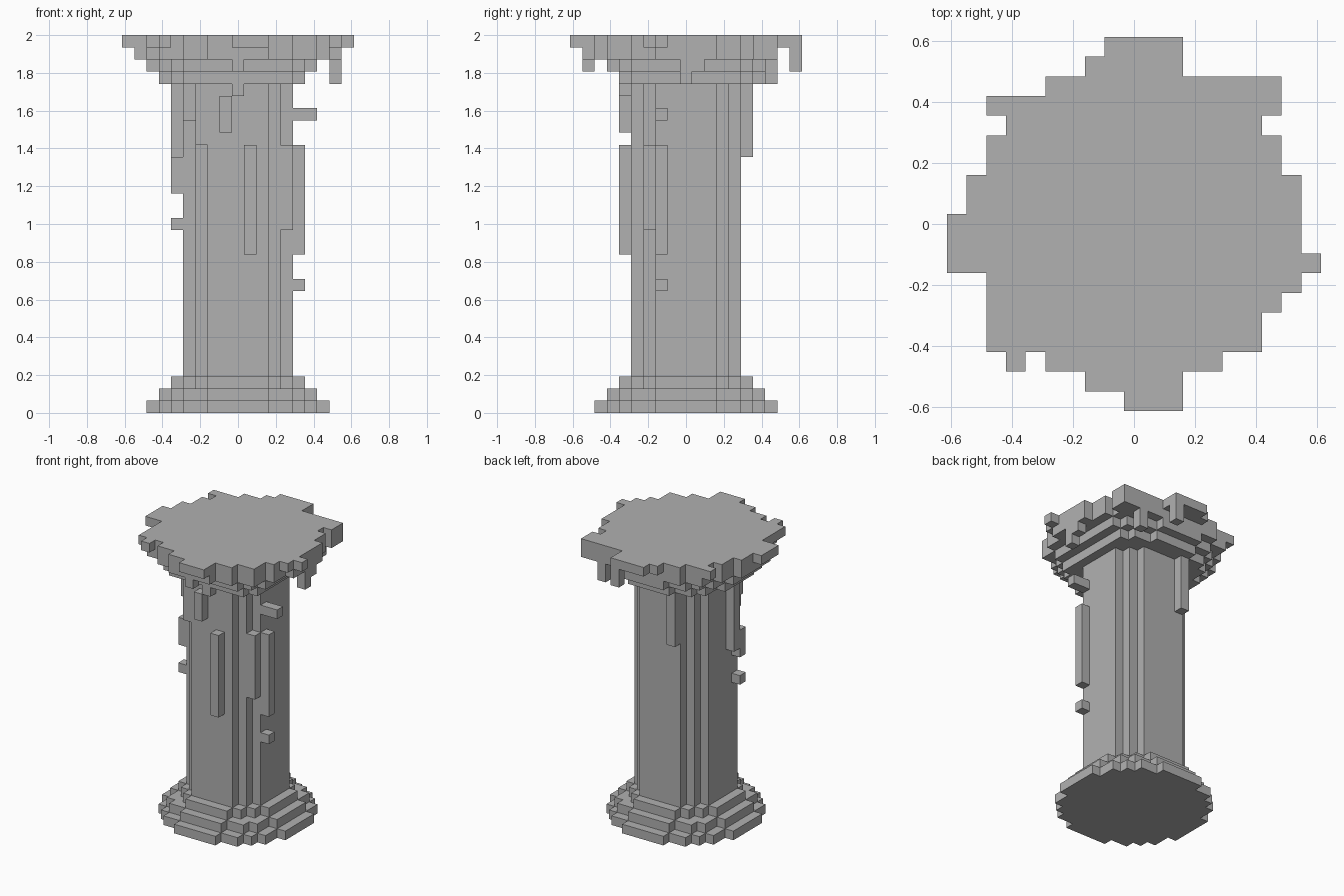
import bpy
import bmesh
from mathutils import Vector

cube = bpy.data.objects.get("Cube")
if cube:
    bpy.data.objects.remove(cube, do_unlink=True)

UNIT = 2 / 31  # edge of one block; the column is 31 blocks tall

stone = bpy.data.materials.new("grey_stone")
stone.use_nodes = True
GREY = (0.44, 0.44, 0.44, 1)
stone.diffuse_color = GREY
stone.node_tree.nodes["Principled BSDF"].inputs["Base Color"].default_value = GREY


def disc(radius, z):
    """One layer of blocks filling a circle."""
    r = int(radius)
    return {(x, y, z) for x in range(-r, r + 1) for y in range(-r, r + 1)
            if x * x + y * y <= radius * radius}


def box(xs, ys, zs):
    """Blocks between inclusive limits on each axis."""
    return {(x, y, z) for x in range(xs[0], xs[1] + 1)
            for y in range(ys[0], ys[1] + 1) for z in range(zs[0], zs[1] + 1)}


def drip(x, y, low, high):
    return box((x, x), (y, y), (low, high))


def build(name, cells):
    """Skin the outer sides of a set of blocks and merge flat areas."""
    bm = bmesh.new()
    for cell in cells:
        centre = Vector(cell) + Vector((0, 0, 0.5))
        for axis in range(3):
            for sign in (-1, 1):
                step = [0, 0, 0]
                step[axis] = sign
                if tuple(c + s for c, s in zip(cell, step)) in cells:
                    continue
                n = Vector(step)
                u = Vector((0, 0, 0))
                u[(axis + 1) % 3] = 1
                v = n.cross(u)
                corners = [(n + a * u + b * v) / 2 for a, b in
                           ((-1, -1), (1, -1), (1, 1), (-1, 1))]
                bm.faces.new([bm.verts.new((centre + c) * UNIT) for c in corners])
    bmesh.ops.remove_doubles(bm, verts=bm.verts[:], dist=UNIT / 100)
    bmesh.ops.dissolve_limit(bm, angle_limit=0.01, verts=bm.verts[:], edges=bm.edges[:])
    mesh = bpy.data.meshes.new(name)
    bm.to_mesh(mesh)
    bm.free()
    mesh.materials.append(stone)
    obj = bpy.data.objects.new(name, mesh)
    bpy.context.collection.objects.link(obj)


# Stepped round base
build("base", disc(7.5, 0) | disc(6.5, 1) | disc(5.5, 2))

# Shaft with stray stones and runs on its sides
shaft = set()
for level in range(3, 27):
    shaft |= disc(4.5, level)
shaft |= drip(-3, -4, 22, 26) | drip(-4, -3, 24, 26) | drip(4, -3, 15, 21)
shaft |= drip(1, -5, 13, 21) | drip(-1, -5, 23, 25) | drip(0, -5, 26, 26)
shaft |= drip(5, -2, 13, 21) | drip(5, -2, 10, 10) | box((5, 6), (-2, -2), (24, 24))
shaft |= drip(-5, -1, 19, 26) | drip(-5, -2, 18, 20) | drip(-5, -2, 15, 15)
shaft |= drip(-2, 5, 21, 26)
build("shaft", shaft)

# Broken top slab: first and last block of each row, from back to front
rows = [(-1, 2), (-2, 2), (-4, 7), (-7, 7), (-6, 6), (-7, 7), (-7, 7),
        (-8, 8), (-8, 8), (-9, 8), (-9, 8), (-9, 9), (-7, 8), (-7, 7),
        (-7, 6), (-7, 6), (-4, 4), (-2, 2), (0, 2)]
slab = {(x, 9 - i, 30) for i, (a, b) in enumerate(rows) for x in range(a, b + 1)}
slab.add((-6, -7, 30))

# Flared capital, chipped on the front and one side
capital = {c for c in disc(6.5, 27) if c[0] <= 5 and c[1] >= -5}
capital |= {c for c in disc(7.5, 28) if c[0] <= 6 and c[1] >= -6}
capital |= {c for c in disc(8.5, 29) if c[1] <= 7 and (c[0], c[1], 30) in slab}
# Hanging rubble below the slab
capital |= drip(8, 0, 27, 29) | drip(8, 1, 28, 29) | drip(0, -8, 28, 29)
capital |= drip(5, 7, 27, 29) | drip(2, 9, 28, 29) | box((5, 7), (6, 7), (29, 29))
build("capital", capital | slab)
